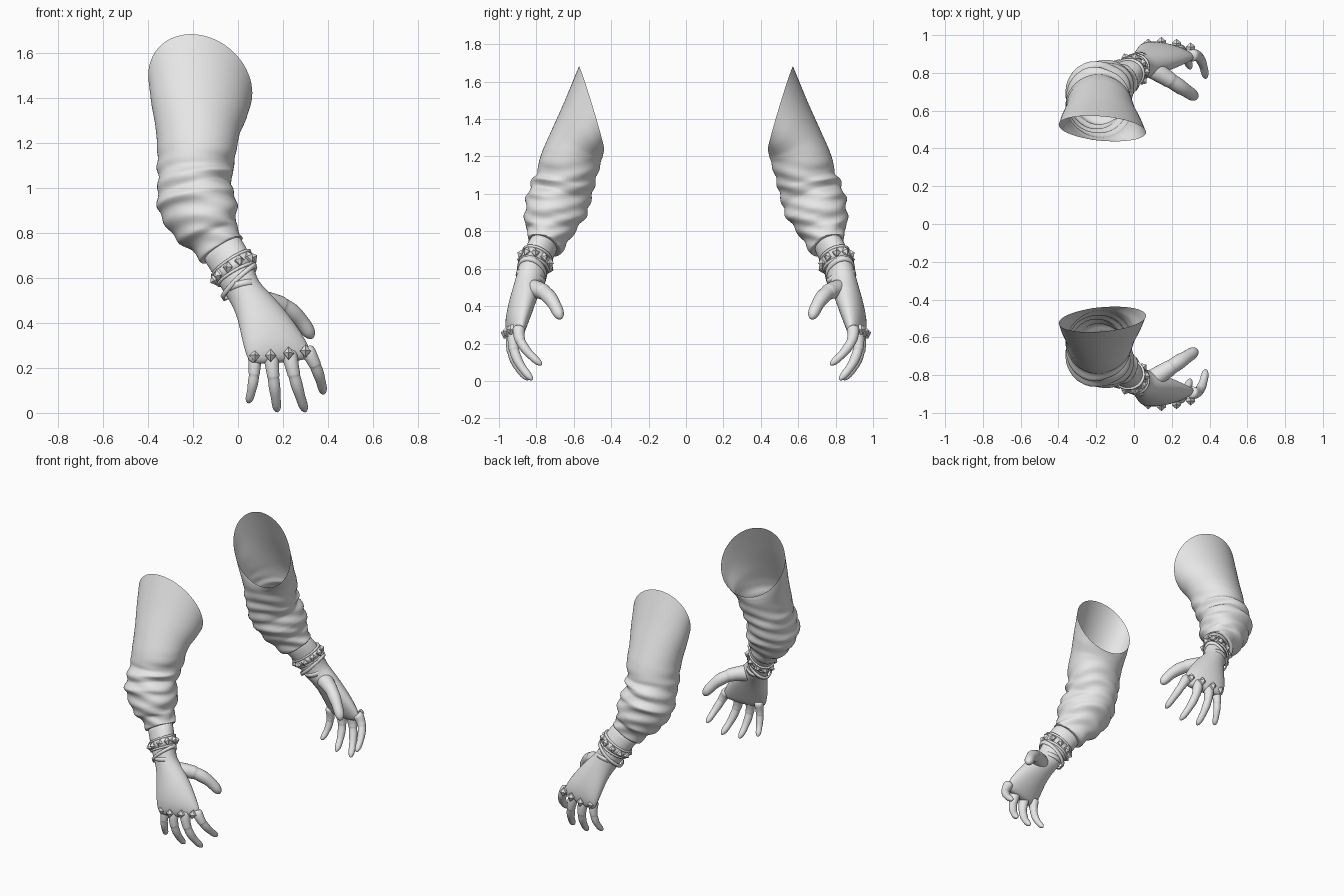
import bpy, bmesh
from math import sin, cos, pi, sqrt
from mathutils import Vector

cube = bpy.data.objects.get("Cube")
if cube:
    bpy.data.objects.remove(cube)

grey = bpy.data.materials.new("plain_grey")
grey.use_nodes = True
grey.diffuse_color = (0.8, 0.8, 0.8, 1)
grey.node_tree.nodes["Principled BSDF"].inputs["Base Color"].default_value = (0.8, 0.8, 0.8, 1)


def finish(name, bm, smooth=True, subdivide=0):
    """Turn a bmesh into a mirrored pair of parts."""
    bmesh.ops.recalc_face_normals(bm, faces=bm.faces)
    for f in bm.faces:
        f.smooth = smooth
    mesh = bpy.data.meshes.new(name)
    bm.to_mesh(mesh)
    bm.free()
    mesh.materials.append(grey)
    obj = bpy.data.objects.new(name, mesh)
    bpy.context.collection.objects.link(obj)
    mirror = obj.modifiers.new("Mirror", 'MIRROR')
    mirror.use_axis = (False, True, False)
    mirror.use_mirror_merge = False
    if subdivide:
        obj.modifiers.new("Subdivision", 'SUBSURF').levels = subdivide
        obj.modifiers["Subdivision"].render_levels = subdivide
    return obj


def loft(name, rings, cap_start=False, cap_end=False, subdivide=0):
    """Skin a list of closed point rings."""
    bm = bmesh.new()
    loops = [[bm.verts.new(p) for p in ring] for ring in rings]
    n = len(loops[0])
    for a, b in zip(loops, loops[1:]):
        for i in range(n):
            bm.faces.new((a[i], a[(i + 1) % n], b[(i + 1) % n], b[i]))
    if cap_start:
        bm.faces.new(loops[0])
    if cap_end:
        bm.faces.new(loops[-1])
    return finish(name, bm, subdivide=subdivide)


def section(row):
    """Row: outer y, z, inner y, z, left x, right x, sideways rise, sideways lean."""
    yo, zo, yi, zi, xl, xr, rise, lean = row
    centre = Vector(((xl + xr) / 2, (yo + yi) / 2, (zo + zi) / 2))
    return centre, Vector(((xr - xl) / 2, lean, rise)), Vector((0, (yo - yi) / 2, (zo - zi) / 2))


def ring(row, scale=1.0, n=32, crease=0.0):
    c, u, v = section(row)
    points = []
    for i in range(n):
        a = 2 * pi * i / n
        p = c + (u * cos(a) + v * sin(a)) * scale
        if crease:
            fade = max(0, min(1, (1.22 - p.z) / 0.15))
            wave = sin(p.z * 75 + 1.8 * sin(2 * a + 1)) + 0.5 * sin(3 * a + p.z * 20)
            p += (p - c).normalized() * crease * fade * wave
        points.append(p)
    return points


def row_at(rows, t):
    i = max(0, min(int(t), len(rows) - 2))
    f = t - i
    return [a + (b - a) * f for a, b in zip(rows[i], rows[i + 1])]


# Sleeve, open at the shoulder and folded in at the cuff
sleeve = [
    (.57, 1.68, .44, 1.24, -.40, .065, -.04, -.02),
    (.655, 1.48, .44, 1.225, -.387, .04, -.03, -.01),
    (.72, 1.34, .445, 1.2, -.37, .01, -.02, 0),
    (.765, 1.24, .455, 1.16, -.36, 0, 0, 0),
    (.79, 1.17, .47, 1.1, -.358, -.01, 0, 0),
    (.79, 1.11, .485, 1.05, -.36, -.025, 0, 0),
    (.83, 1.08, .50, 1.0, -.36, -.02, .02, 0),
    (.825, 1.03, .52, .93, -.36, -.04, .035, 0),
    (.865, .99, .53, .89, -.355, -.015, .03, 0),
    (.855, .95, .545, .86, -.345, -.005, .025, 0),
    (.868, .89, .575, .82, -.31, 0, .035, 0),
    (.86, .83, .605, .78, -.265, -.01, .045, 0),
    (.84, .81, .635, .74, -.215, 0, .045, 0),
    (.845, .755, .67, .695, -.165, .022, .055, 0),
]
steps = [i / 3 for i in range(3 * (len(sleeve) - 1) + 1)]
rings = [ring(row_at(sleeve, t), crease=.007) for t in steps]
rings += [ring(sleeve[-1], .97), ring(sleeve[-1], .75)]
loft("sleeve", rings, subdivide=1)

# Forearm, wrist and palm
arm = [
    (.83, .77, .68, .72, -.16, 0, .05, 0),
    (.84, .74, .69, .70, -.145, .015, .05, 0),
    (.87, .69, .72, .64, -.11, .05, .05, 0),
    (.895, .62, .745, .58, -.078, .073, .04, 0),
    (.905, .57, .76, .52, -.045, .09, .035, 0),
    (.92, .52, .775, .49, -.02, .13, .04, -.01),
    (.94, .45, .80, .43, 0, .20, .03, -.02),
    (.955, .38, .825, .36, .012, .26, .02, -.025),
    (.962, .31, .855, .29, .028, .305, .02, -.03),
    (.952, .25, .875, .24, .045, .33, .015, -.03),
    (.935, .225, .895, .22, .07, .31, .01, -.025),
]
loft("forearm_and_palm", [ring(r, n=24) for r in arm], True, True, subdivide=1)


def band(name, start, end, swell, skew=0.0):
    """Raised strap wrapped around the forearm rows."""
    rings = []
    for t, s in ((start, .96), (start, swell), (end, swell), (end, .96)):
        row = row_at(arm, t)
        row[6] += skew
        rings.append(ring(row, s))
    loft(name, rings)


band("bracelet_upper_edge", 1.95, 2.1, 1.1)
band("bracelet", 2.05, 2.75, 1.05)
band("bracelet_lower_edge", 2.7, 2.85, 1.1)
band("wrist_strap", 3.15, 3.5, 1.06, .03)
band("glove_hem", 3.65, 4.1, 1.06, -.02)


def stud(bm, point, out, size):
    """Four-sided pyramid with a short skirt."""
    out = out.normalized()
    side = out.cross(Vector((0, 0, 1))).normalized()
    up = side.cross(out)
    corners = [side * size, up * size * 1.2, -side * size, -up * size * 1.2]
    low = [bm.verts.new(point + c - out * .01) for c in corners]
    high = [bm.verts.new(point + c + out * .005) for c in corners]
    tip = bm.verts.new(point + out * size * 1.1)
    for i in range(4):
        j = (i + 1) % 4
        bm.faces.new((low[i], low[j], high[j], high[i]))
        bm.faces.new((high[i], high[j], tip))
    bm.faces.new(low[::-1])


# Studs around the bracelet
bm = bmesh.new()
c, u, v = section(row_at(arm, 2.4))
for i in range(10):
    a = 2 * pi * i / 10
    out = u * cos(a) + v * sin(a)
    stud(bm, c + out * 1.06, out, .022)
finish("bracelet_studs", bm, smooth=False)

# Fingers: base, bend, tip, radius
digits = {
    "little_finger": ((.075, .91, .27), (.078, .95, .14), (.045, .86, .045), .027),
    "ring_finger": ((.145, .92, .27), (.16, .97, .13), (.175, .84, .005), .03),
    "middle_finger": ((.225, .91, .28), (.25, .96, .14), (.30, .82, .005), .031),
    "index_finger": ((.30, .89, .29), (.36, .92, .20), (.38, .77, .085), .03),
    "thumb": ((.07, .84, .49), (.24, .73, .51), (.33, .67, .33), .047),
}
bm = bmesh.new()
for name, (base, bend, tip, radius) in digits.items():
    base, bend, tip = Vector(base), Vector(bend), Vector(tip)
    rings = []
    for t in (0, .12, .25, .36, .4, .41, .5, .6, .68, .76, .85, .92, .97, 1):
        p = base * (1 - t) ** 2 + bend * 2 * t * (1 - t) + tip * t * t
        d = ((bend - base) * (1 - t) + (tip - bend) * t).normalized()
        a = d.cross(Vector((1, 0, 0))).normalized()
        b = d.cross(a)
        r = radius * (1 - .28 * t) * (1 + .07 * sin(t * 14))
        if t <= .4:
            r *= 1.14
        if t > .85:
            r *= sqrt(max(.04, 1 - ((t - .85) / .15) ** 2))
        rings.append([p + (a * cos(k * pi / 6) + b * sin(k * pi / 6)) * r for k in range(12)])
    loft(name, rings, True, True, subdivide=1)
    # Knuckle stud above each finger base
    if name != "thumb":
        stud(bm, Vector((base.x, base.y + .045, base.z - .015)), Vector((0, 1, .15)), .024)
finish("knuckle_studs", bm, smooth=False)
